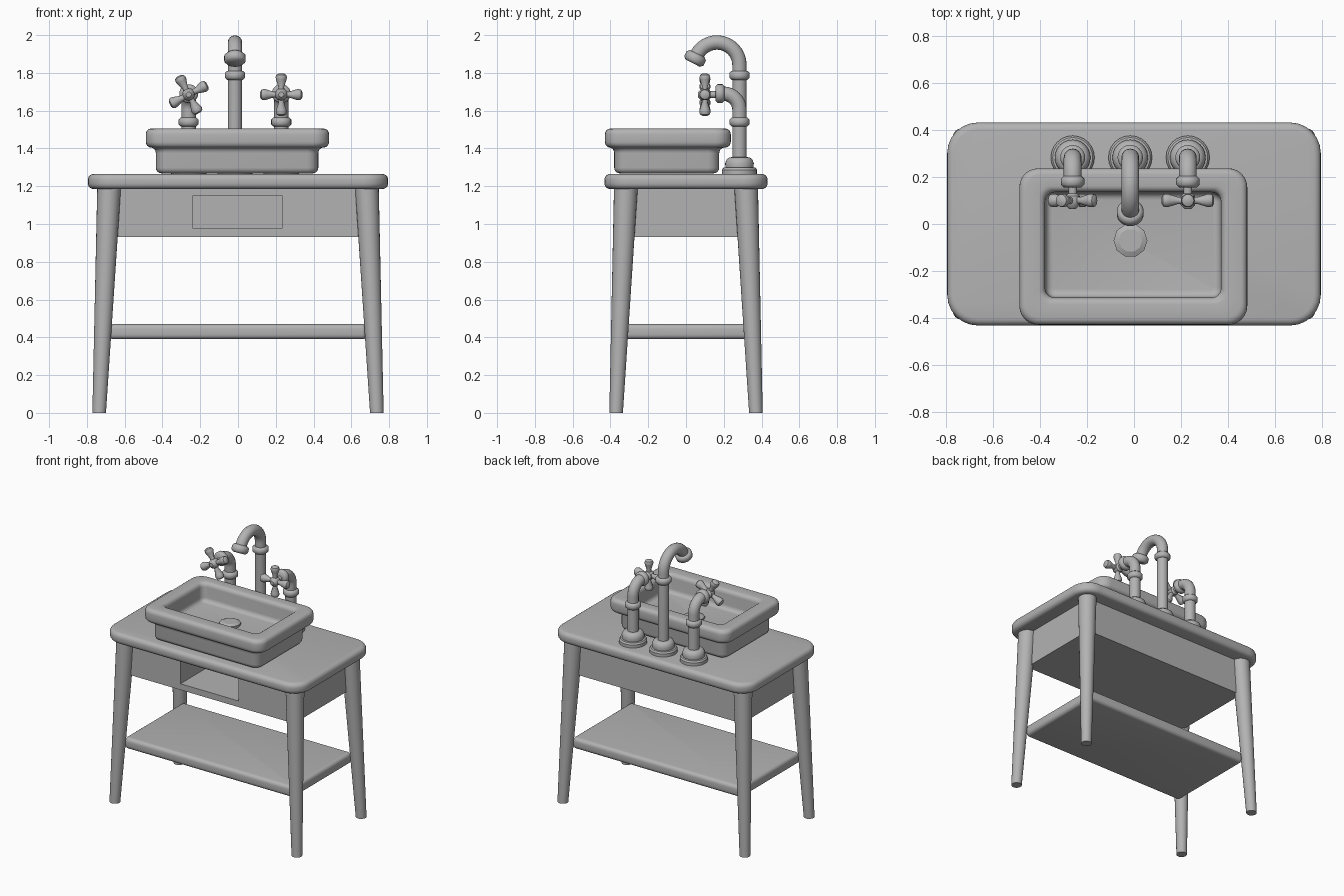
import bpy, bmesh
from math import sin, cos, pi, radians
from mathutils import Vector

cube = bpy.data.objects.get("Cube")
if cube:
    bpy.data.objects.remove(cube, do_unlink=True)

GREY = (0.45, 0.45, 0.45, 1)
mat = bpy.data.materials.new("plain_grey")
mat.use_nodes = True
mat.diffuse_color = GREY
mat.node_tree.nodes["Principled BSDF"].inputs["Base Color"].default_value = GREY


def finish(name, bm, bevel=0, angle=35):
    bmesh.ops.recalc_face_normals(bm, faces=bm.faces)
    mesh = bpy.data.meshes.new(name)
    bm.to_mesh(mesh)
    bm.free()
    mesh.materials.append(mat)
    ob = bpy.data.objects.new(name, mesh)
    bpy.context.collection.objects.link(ob)
    bpy.ops.object.select_all(action='DESELECT')
    ob.select_set(True)
    bpy.context.view_layer.objects.active = ob
    if bevel:
        mod = ob.modifiers.new("soft_edges", 'BEVEL')
        mod.width, mod.segments = bevel, 4
        mod.limit_method, mod.angle_limit = 'ANGLE', radians(40)
        mod.use_clamp_overlap = False
        bpy.ops.object.modifier_apply(modifier=mod.name)
    bpy.ops.object.shade_smooth_by_angle(angle=radians(angle))
    return ob


def skin(name, loops, bevel=0, angle=35):
    """Join matching loops of points with quads and cap both ends."""
    bm = bmesh.new()
    rings = [[bm.verts.new(p) for p in loop] for loop in loops]
    n = len(rings[0])
    for a, b in zip(rings, rings[1:]):
        for i in range(n):
            j = (i + 1) % n
            bm.faces.new((a[i], a[j], b[j], b[i]))
    bm.faces.new(rings[0])
    bm.faces.new(rings[-1])
    return finish(name, bm, bevel, angle)


def rounded_rect(hx, hy, r, z, cx=0, cy=0, seg=6):
    pts = []
    for k, (sx, sy) in enumerate(((1, 1), (-1, 1), (-1, -1), (1, -1))):
        for i in range(seg + 1):
            a = (k + i / seg) * pi / 2
            pts.append((cx + sx * (hx - r) + r * cos(a),
                        cy + sy * (hy - r) + r * sin(a), z))
    return pts


def circle(center, axis, r, sides):
    q = Vector((0, 0, 1)).rotation_difference(Vector(axis).normalized())
    return [Vector(center) + q @ Vector((r * cos(2 * pi * i / sides),
            r * sin(2 * pi * i / sides), 0)) for i in range(sides)]


def lathe(name, origin, axis, profile, sides=24, angle=35):
    """Turn (radius, distance) pairs around an axis."""
    axis = Vector(axis).normalized()
    return skin(name, [circle(Vector(origin) + axis * h, axis, r, sides)
                       for r, h in profile], angle=angle)


def ring_collar(name, center, axis, r, half):
    e = half * 0.5
    lathe(name, center, axis, [(r - e, -half), (r, -e), (r, e), (r - e, half)], angle=60)


def pipe(name, points, r):
    cu = bpy.data.curves.new(name, 'CURVE')
    cu.dimensions = '3D'
    cu.bevel_depth, cu.bevel_resolution, cu.use_fill_caps = r, 6, True
    sp = cu.splines.new('POLY')
    sp.points.add(len(points) - 1)
    for p, co in zip(sp.points, points):
        p.co = (*co, 1)
    cu.materials.append(mat)
    ob = bpy.data.objects.new(name, cu)
    bpy.context.collection.objects.link(ob)
    bpy.ops.object.select_all(action='DESELECT')
    ob.select_set(True)
    bpy.context.view_layer.objects.active = ob
    bpy.ops.object.convert(target='MESH')
    bpy.ops.object.shade_smooth_by_angle(angle=radians(40))


def arc(x, cy, cz, r, end, steps=14):
    return [(x, cy + r * cos(radians(end) * i / steps),
             cz + r * sin(radians(end) * i / steps)) for i in range(steps + 1)]


# Table top and lower shelf
skin("table_top", [rounded_rect(.795, .432, .13, z) for z in (1.185, 1.265)], bevel=.03)
skin("lower_shelf", [rounded_rect(.685, .342, .03, z) for z in (.39, .47)], bevel=.025)

# Splayed, tapered legs
for sx, side in ((-1, "right"), (1, "left")):
    for sy, end in ((-1, "front"), (1, "back")):
        skin(f"{end}_{side}_leg", [
            circle((sx * .735, sy * .37, 0), (0, 0, 1), .036, 24),
            circle((sx * .682, sy * .318, 1.2), (0, 0, 1), .063, 24)])

# Apron box with an open niche in the front
bm = bmesh.new()
bmesh.ops.create_cube(bm, size=1)
for v in bm.verts:
    v.co = Vector((v.co.x * 1.36, v.co.y * .65, 1.0625 + v.co.z * .265))
for co, no in (((-.237, 0, 0), (1, 0, 0)), ((.232, 0, 0), (1, 0, 0)),
               ((0, 0, .975), (0, 0, 1)), ((0, 0, 1.15), (0, 0, 1))):
    bmesh.ops.bisect_plane(bm, geom=bm.verts[:] + bm.edges[:] + bm.faces[:],
                           plane_co=co, plane_no=no)
niche = min(bm.faces, key=lambda f: (f.calc_center_median() - Vector((0, -.325, 1.06))).length)
new = bmesh.ops.extrude_face_region(bm, geom=[niche])["geom"]
bmesh.ops.translate(bm, vec=(0, .55, 0), verts=[g for g in new if isinstance(g, bmesh.types.BMVert)])
if niche.is_valid:
    bmesh.ops.delete(bm, geom=[niche], context='FACES_ONLY')
finish("apron", bm)

# Basin: body, thick rolled rim, then the hollow
skin("basin", [
    rounded_rect(.43, .278, .06, 1.268, -.005, -.102),
    rounded_rect(.43, .278, .06, 1.405, -.005, -.102),
    rounded_rect(.485, .333, .08, 1.405, -.003, -.096),
    rounded_rect(.485, .333, .08, 1.505, -.003, -.096),
    rounded_rect(.375, .225, .04, 1.505, -.004, -.089),
    rounded_rect(.372, .222, .04, 1.37, -.004, -.089)], bevel=.03)
lathe("drain_cap", (-.015, -.07, 1.365), (0, 0, 1),
      [(.072, 0), (.072, .02), (.05, .03)], sides=10, angle=20)

# Spout and taps
MID, BACK, UP = -.016, .283, (0, 0, 1)
BASE = [(.093, 0), (.093, .025), (.085, .036), (.074, .038), (.076, .06),
        (.068, .08), (.055, .09), (.04, .092)]

lathe("spout_base", (MID, BACK, 1.262), UP, BASE)
bend = arc(MID, BACK - .119, 1.842, .119, 153)
pipe("spout_pipe", [(MID, BACK, 1.3)] + bend, .038)
ring_collar("spout_collar", (MID, BACK, 1.787), UP, .054, .024)
flow = (0, -.454, -.89)
ring_collar("spout_nozzle", Vector(bend[-1]) + Vector(flow) * .022, flow, .057, .028)

for side, x, turn in (("right", MID - .245, 28), ("left", MID + .245, 0)):
    lathe(f"{side}_tap_base", (x, BACK, 1.262), UP, BASE)
    pipe(f"{side}_tap_pipe", [(x, BACK, 1.3)]
         + arc(x, BACK - .085, 1.605, .085, 90, 8) + [(x, .16, 1.69)], .038)
    ring_collar(f"{side}_tap_collar", (x, BACK, 1.54), UP, .053, .024)
    ring_collar(f"{side}_tap_end", (x, .18, 1.69), (0, -1, 0), .05, .024)
    hub = (x, .1, 1.685)
    lathe(f"{side}_handle_hub", hub, (0, -1, 0),
          [(.018, -.07), (.018, -.03), (.03, -.02), (.034, 0), (.03, .02), (.014, .036)], 16)
    for k in range(4):
        a = radians(turn + 90 * k)
        lathe(f"{side}_handle_arm_{k + 1}", hub, (cos(a), 0, sin(a)),
              [(.02, .01), (.015, .04), (.028, .08), (.03, .092), (.026, .105), (.013, .112)], 10)
